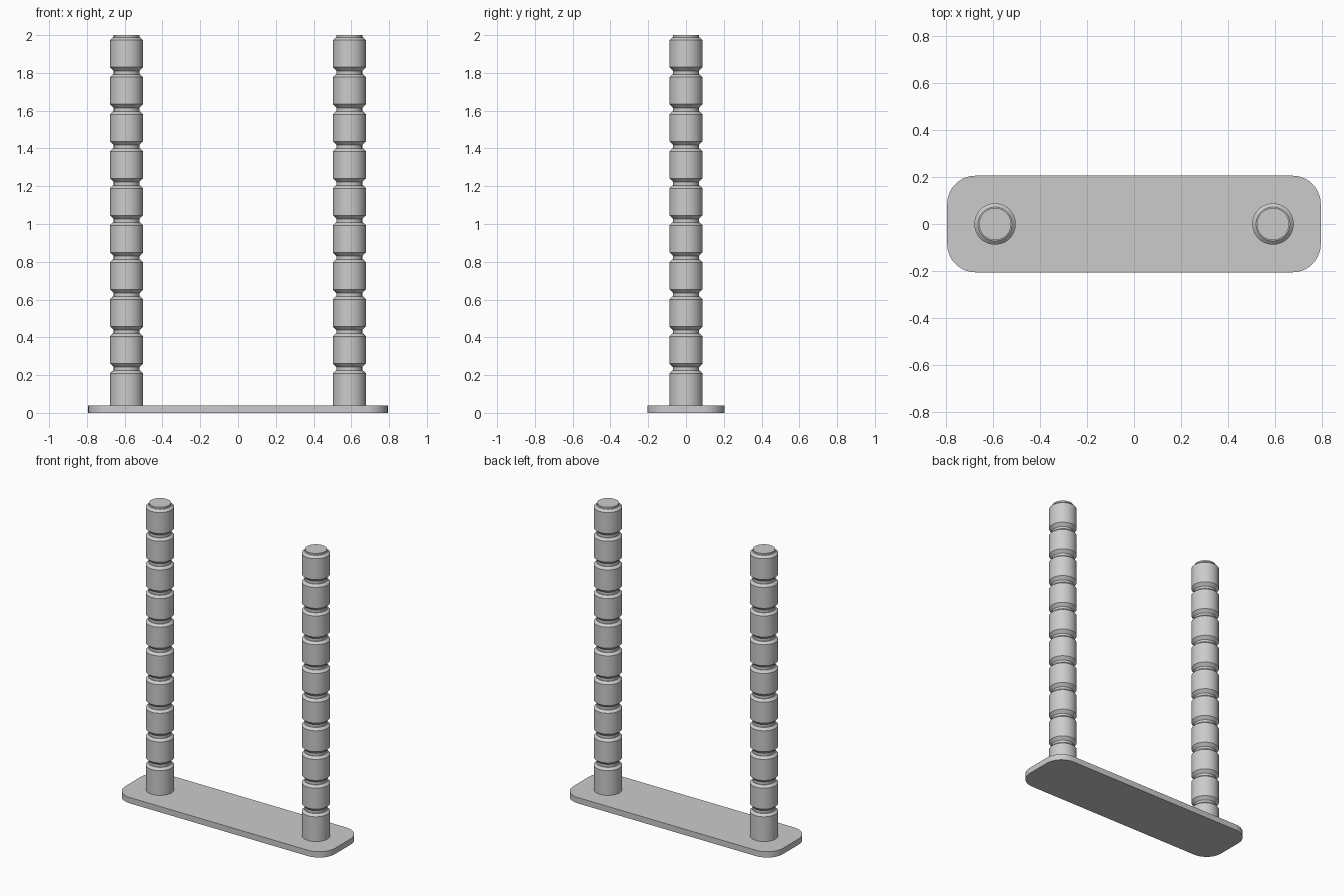
import bpy, bmesh, math

if "Cube" in bpy.data.objects:
    bpy.data.objects.remove(bpy.data.objects["Cube"])

grey = bpy.data.materials.new("plain_grey")
grey.diffuse_color = (0.6, 0.6, 0.6, 1)
grey.use_nodes = True
grey.node_tree.nodes["Principled BSDF"].inputs["Base Color"].default_value = grey.diffuse_color

PLATE_T = 0.04
POST_X = 0.59
R, NECK = 0.088, 0.068
PITCH = 0.196
SIDES = 48


def finish(bm, name):
    bmesh.ops.recalc_face_normals(bm, faces=bm.faces)
    mesh = bpy.data.meshes.new(name)
    bm.to_mesh(mesh)
    bm.free()
    mesh.materials.append(grey)
    ob = bpy.data.objects.new(name, mesh)
    bpy.context.collection.objects.link(ob)
    bpy.ops.object.select_all(action='DESELECT')
    ob.select_set(True)
    bpy.context.view_layer.objects.active = ob
    bpy.ops.object.shade_smooth_by_angle(angle=math.radians(25))
    return ob


# Base plate: rounded rectangle, extruded
def base_plate(hx=0.793, hy=0.205, r=0.12, steps=10):
    bm = bmesh.new()
    verts = []
    for q, (sx, sy) in enumerate([(1, 1), (-1, 1), (-1, -1), (1, -1)]):
        for i in range(steps + 1):
            a = math.pi / 2 * (q + i / steps)
            verts.append(bm.verts.new((sx * (hx - r) + r * math.cos(a),
                                       sy * (hy - r) + r * math.sin(a), 0)))
    face = bm.faces.new(verts)
    top = bmesh.ops.extrude_face_region(bm, geom=[face])["geom"]
    bmesh.ops.translate(bm, vec=(0, 0, PLATE_T),
                        verts=[v for v in top if isinstance(v, bmesh.types.BMVert)])
    return finish(bm, "base_plate")


# Post: stacked drums with chamfered edges and narrow necks, lathed
def post(x, name):
    profile = [(R, PLATE_T)]
    for k in range(10):
        z = 0.209 + k * PITCH
        profile += [(R, z), (NECK + 0.004, z + 0.015)]
        if k < 9:
            profile += [(NECK, z + 0.015), (NECK, z + 0.033), (R, z + 0.053)]
    profile += [(NECK, 1.988), (NECK, 2.0)]
    bm = bmesh.new()
    rings = [[bm.verts.new((x + r * math.cos(2 * math.pi * i / SIDES),
                            r * math.sin(2 * math.pi * i / SIDES), z))
              for i in range(SIDES)] for r, z in profile]
    for lo, hi in zip(rings, rings[1:]):
        for i in range(SIDES):
            j = (i + 1) % SIDES
            bm.faces.new((lo[i], lo[j], hi[j], hi[i]))
    bm.faces.new(rings[0][::-1])
    bm.faces.new(rings[-1])
    return finish(bm, name)


base_plate()
post(-POST_X, "left_post")
post(POST_X, "right_post")
